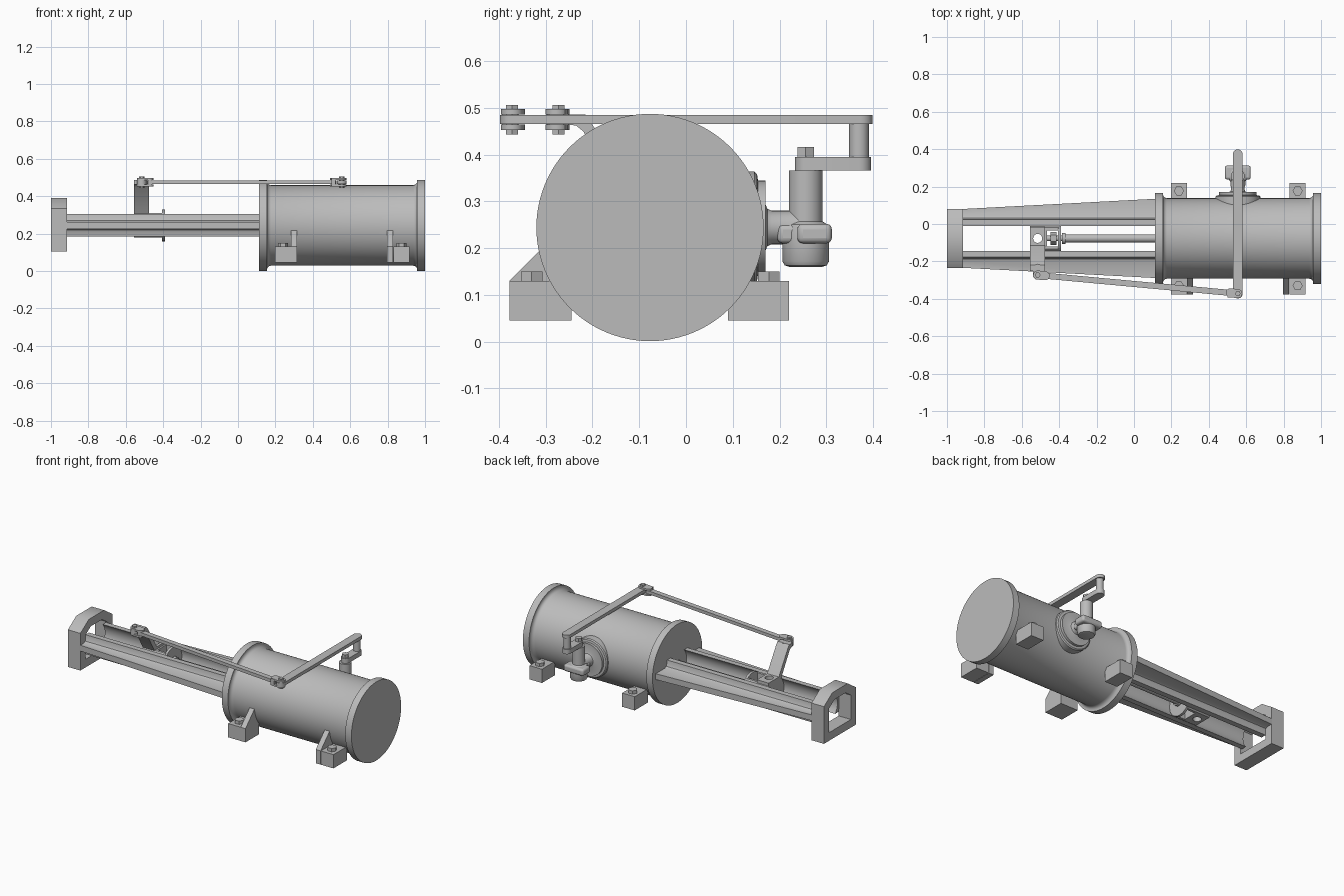
import bpy
import bmesh
import math
from mathutils import Vector

default_cube = bpy.data.objects.get("Cube")
if default_cube:
    bpy.data.objects.remove(default_cube, do_unlink=True)

metal = bpy.data.materials.new("grey_metal")
metal.use_nodes = True
grey = (0.5, 0.5, 0.5, 1)
metal.diffuse_color = grey
metal.node_tree.nodes["Principled BSDF"].inputs["Base Color"].default_value = grey

AXIS_Y, AXIS_Z = -0.077, 0.244     # centre line of the cylinder
PIVOT_X = 0.555                    # line of the valve and its lever


def loft(name, rings):
    """Skin a list of equal rings and cap both ends."""
    bm = bmesh.new()
    loops = [[bm.verts.new(p) for p in ring] for ring in rings]
    count = len(loops[0])
    for low, high in zip(loops, loops[1:]):
        for i in range(count):
            j = (i + 1) % count
            bm.faces.new((low[i], low[j], high[j], high[i]))
    bm.faces.new(loops[0])
    bm.faces.new(loops[-1])
    bmesh.ops.recalc_face_normals(bm, faces=bm.faces)
    mesh = bpy.data.meshes.new(name)
    bm.to_mesh(mesh)
    bm.free()
    mesh.materials.append(metal)
    obj = bpy.data.objects.new(name, mesh)
    bpy.context.collection.objects.link(obj)
    return obj


def place(axis, u, v, t):
    """Turn flat coordinates u, v and depth t along an axis into a point."""
    return {"x": (t, u, v), "y": (u, t, v), "z": (u, v, t)}[axis]


def prism(name, axis, outline, start, end):
    return loft(name, [[place(axis, u, v, t) for u, v in outline] for t in (start, end)])


def box(name, x0, x1, y0, y1, z0, z1):
    return prism(name, "z", [(x0, y0), (x1, y0), (x1, y1), (x0, y1)], z0, z1)


def lathe(name, axis, centre, profile, sides=48):
    """Revolve (radius, position) pairs about an axis."""
    angles = [math.tau * i / sides for i in range(sides)]
    return loft(name, [[place(axis, centre[0] + r * math.cos(a), centre[1] + r * math.sin(a), t)
                        for a in angles] for r, t in profile])


def rod(name, axis, centre, radius, start, end, sides=32):
    return lathe(name, axis, centre, [(radius, start), (radius, end)], sides)


def bar(name, a, b, radius, z0, z1):
    """Flat bar with round ends between two plan points."""
    a, b = Vector(a), Vector(b)
    heading = math.atan2(b.y - a.y, b.x - a.x)
    outline = []
    for centre, turn in ((b, -math.pi / 2), (a, math.pi / 2)):
        for i in range(13):
            angle = heading + turn + math.pi * i / 12
            outline.append((centre.x + radius * math.cos(angle), centre.y + radius * math.sin(angle)))
    return prism(name, "z", outline, z0, z1)


def boolean(target, cutter, operation="DIFFERENCE"):
    mod = target.modifiers.new("cut", "BOOLEAN")
    mod.object, mod.operation, mod.solver = cutter, operation, "EXACT"
    bpy.context.view_layer.objects.active = target
    bpy.ops.object.modifier_apply(modifier=mod.name)
    bpy.data.objects.remove(cutter, do_unlink=True)


def bevel(obj, width):
    mod = obj.modifiers.new("round", "BEVEL")
    mod.width, mod.segments, mod.limit_method = width, 3, "ANGLE"


axis_centre = (AXIS_Y, AXIS_Z)

# Cylinder with end flanges and fillets
flange, shell = 0.243, 0.215
half = [(flange, 0), (flange, 0.042), (0.233, 0.042), (0.224, 0.046), (0.218, 0.053), (shell, 0.063)]
lathe("cylinder", "x", axis_centre,
      [(r, 0.113 + t) for r, t in half] + [(r, 1 - t) for r, t in reversed(half)], 96)

# Mounting feet, with gussets on the front pair
for x0, gusset_x in ((0.197, 0.283), (0.832, 0.797)):
    x1 = x0 + 0.086
    mid = (x0 + x1) / 2
    for side, y0, y1, bolt_y in (("front", -0.378, -0.245, -0.33), ("back", 0.09, 0.22, 0.177)):
        box(side + "_foot", x0, x1, y0, y1, 0.045, 0.13)
        rod(side + "_foot_bolt", "z", (mid, bolt_y), 0.027, 0.13, 0.15, 6)
    prism("foot_gusset", "x",
          [(-0.378, 0.045), (-0.245, 0.045), (-0.245, 0.22), (-0.288, 0.22), (-0.378, 0.13)],
          gusset_x, gusset_x + 0.033)

# Guide rails: concave inner face and a tapering outer web
bore = 0.09
for name, side in (("front_rail", -1), ("back_rail", 1)):
    def section(web):
        arc = [math.radians(a) for a in range(-42, 43, 7)]
        inner = [(bore * math.cos(a), bore * math.sin(a)) for a in arc]
        upper = [(0.1, 0.06), (0.103, 0.038), (0.109, 0.025), (0.122, 0.018), (web, 0.018)]
        return inner + upper + [(u, -v) for u, v in reversed(upper)]
    loft(name, [[(x, AXIS_Y + side * u, AXIS_Z + v) for u, v in section(web)]
                for x, web in ((-0.92, 0.157), (0.12, 0.212))])


# End frame with chamfered top and open centre
def frame_outline(inset):
    w, bottom, top = 0.157 - inset, 0.105 + inset, 0.39 - inset
    shoulder, flat = 0.335 - inset * 0.6, 0.075 - inset * 0.4
    return [(AXIS_Y + u, v) for u, v in ((-w, bottom), (w, bottom), (w, shoulder),
                                         (flat, top), (-flat, top), (-w, shoulder))]


end_frame = prism("end_frame", "x", frame_outline(0), -1, -0.915)
boolean(end_frame, prism("frame_cutter", "x", frame_outline(0.05), -1.1, -0.8))

# Piston rod and nut
rod("piston_rod", "x", axis_centre, 0.022, -0.38, 0.12)
rod("rod_collar", "x", axis_centre, 0.03, -0.385, -0.367)
rod("rod_end", "x", axis_centre, 0.015, -0.48, -0.38)
rod("rod_nut", "x", axis_centre, 0.034, -0.447, -0.415, 6)

# Crosshead sliding between the rails
ARM_X = -0.515
crosshead = rod("crosshead", "x", axis_centre, 0.088, -0.555, -0.4, 48)
boolean(crosshead, box("trim", -0.6, -0.3, -0.3, 0.2, 0.178, 0.31), "INTERSECT")
boolean(crosshead, box("slot", -0.465, -0.405, -0.12, -0.034, 0.1, 0.4))
boolean(crosshead, rod("bore", "z", (ARM_X, AXIS_Y), 0.024, 0.1, 0.4))
rod("crosshead_flange", "x", axis_centre, 0.085, -0.405, -0.39, 48)

# Drive arm rising from the crosshead
arm = prism("drive_arm", "x",
            [(-0.015, 0.305), (-0.015, 0.325), (-0.115, 0.325), (-0.205, 0.472), (-0.218, 0.486),
             (-0.25, 0.486), (-0.25, 0.464), (-0.235, 0.462), (-0.22, 0.45), (-0.135, 0.305)],
            -0.555, -0.475)
boolean(arm, rod("bore", "z", (ARM_X, AXIS_Y), 0.024, 0.2, 0.45))
arm_pin, lever_pin = (ARM_X, -0.273), (PIVOT_X, -0.372)
bar("arm_tongue", (ARM_X, -0.24), arm_pin, 0.025, 0.464, 0.486)

# Connecting link with forked ends and pins
start, end = Vector(arm_pin), Vector(lever_pin)
along = (end - start).normalized()
bar("connecting_link", start + along * 0.045, end - along * 0.045, 0.016, 0.465, 0.485)
for pin, sign in ((start, 1), (end, -1)):
    for z in (0.453, 0.486):
        bar("fork_plate", pin, pin + along * sign * 0.04, 0.024, z, z + 0.011)
    box("fork_root", *sorted((pin.x + sign * 0.033, pin.x + sign * 0.055)),
        pin.y - 0.022, pin.y + 0.015, 0.455, 0.495)
    rod("fork_pin", "z", pin, 0.015, 0.443, 0.506, 6)

# Long lever, post and short crank
VALVE_Y, POST_Y = 0.256, 0.37
bar("long_lever", lever_pin, (PIVOT_X, POST_Y + 0.003), 0.026, 0.465, 0.485)
rod("lever_post", "z", (PIVOT_X, POST_Y), 0.021, 0.38, 0.47)
bar("short_crank", (PIVOT_X, VALVE_Y + 0.003), (PIVOT_X, POST_Y), 0.026, 0.366, 0.395)
rod("crank_nut", "z", (PIVOT_X, VALVE_Y), 0.02, 0.395, 0.416, 6)

# Valve port on the cylinder side
lathe("valve_port", "y", (PIVOT_X, AXIS_Z),
      [(0.12, 0.07), (0.12, 0.146), (0.114, 0.152), (0.1, 0.154), (0.1, 0.17), (0.05, 0.17),
       (0.04, 0.174), (0.036, 0.183), (0.036, 0.25)])

# Valve body
lathe("valve_body", "z", (PIVOT_X, VALVE_Y),
      [(0.036, 0.16), (0.045, 0.163), (0.05, 0.172), (0.05, 0.235), (0.047, 0.25),
       (0.036, 0.257), (0.036, 0.366)])
collar = box("valve_collar", PIVOT_X - 0.069, PIVOT_X + 0.069, 0.238, 0.312, 0.21, 0.252)
bevel(collar, 0.012)
neck = box("valve_neck", PIVOT_X - 0.04, PIVOT_X + 0.04, 0.195, 0.26, 0.21, 0.252)
bevel(neck, 0.012)

# Smooth shading with crisp edges
for obj in bpy.context.view_layer.objects:
    obj.select_set(obj.type == "MESH" and metal.name in obj.data.materials)
bpy.context.view_layer.objects.active = end_frame
bpy.ops.object.shade_smooth_by_angle(angle=math.radians(35))
